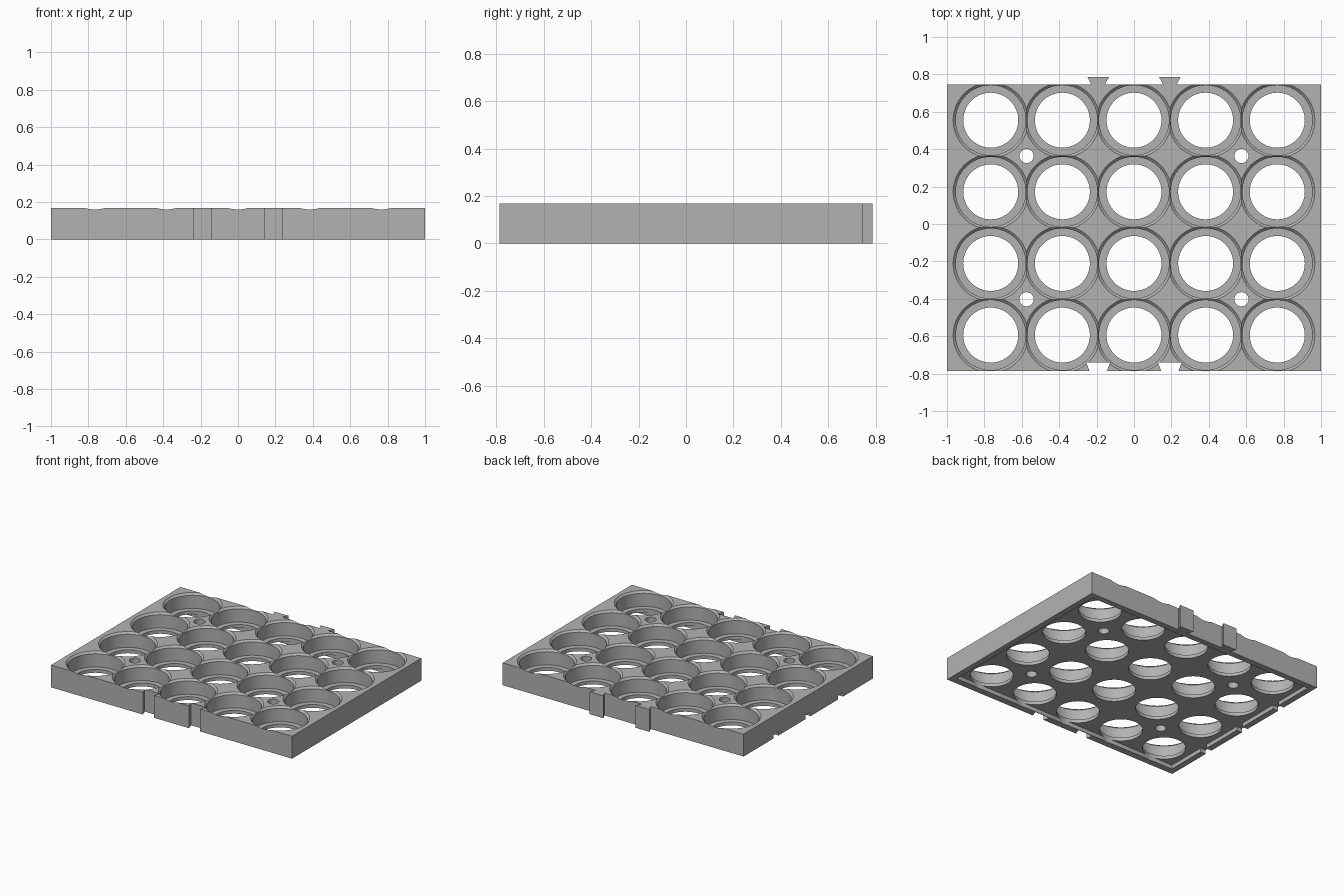
import bpy
import bmesh
import math

HEIGHT, PITCH = 0.168, 0.383
FRONT, BACK = -0.787, 0.745
RIM, RECESS = 0.045, 0.03

cube = bpy.data.objects.get("Cube")
if cube:
    bpy.data.objects.remove(cube, do_unlink=True)

grey = bpy.data.materials.new("plain grey")
grey.use_nodes = True
grey.diffuse_color = (0.45, 0.45, 0.45, 1)
grey.node_tree.nodes["Principled BSDF"].inputs["Base Color"].default_value = grey.diffuse_color

cutters = bpy.data.collections.new("cutters")
bpy.context.scene.collection.children.link(cutters)


def add_object(name, bm, collection):
    bmesh.ops.recalc_face_normals(bm, faces=bm.faces)
    mesh = bpy.data.meshes.new(name)
    bm.to_mesh(mesh)
    bm.free()
    mesh.materials.append(grey)
    obj = bpy.data.objects.new(name, mesh)
    collection.objects.link(obj)
    return obj


def prism(name, outline, z0, z1, collection):
    bm = bmesh.new()
    face = bm.faces.new([bm.verts.new((x, y, z0)) for x, y in outline])
    top = bmesh.ops.extrude_face_region(bm, geom=[face])["geom"]
    moved = [v for v in top if isinstance(v, bmesh.types.BMVert)]
    bmesh.ops.translate(bm, vec=(0, 0, z1 - z0), verts=moved)
    return add_object(name, bm, collection)


def rectangle(x0, x1, y0, y1):
    return [(x0, y0), (x1, y0), (x1, y1), (x0, y1)]


def turned(name, profile, x, y, sides):
    """Solid of revolution from (radius, height) points, capped at both ends."""
    bm = bmesh.new()
    rings = []
    for r, z in profile:
        angles = [math.tau * i / sides for i in range(sides)]
        rings.append([bm.verts.new((x + r * math.cos(a), y + r * math.sin(a), z)) for a in angles])
    for low, high in zip(rings, rings[1:]):
        for i in range(sides):
            j = (i + 1) % sides
            bm.faces.new((low[i], low[j], high[j], high[i]))
    bm.faces.new(rings[0])
    bm.faces.new(rings[-1])
    return add_object(name, bm, cutters)


# Tray outline with dovetail notches in front and matching tabs behind
outline = [(-1, FRONT)]
for cx in (-PITCH / 2, PITCH / 2):
    outline += [(cx - 0.046, FRONT), (cx - 0.064, FRONT + 0.046),
                (cx + 0.064, FRONT + 0.046), (cx + 0.046, FRONT)]
outline += [(1, FRONT), (1, BACK)]
for cx in (PITCH / 2, -PITCH / 2):
    outline += [(cx + 0.036, BACK), (cx + 0.058, 0.787),
                (cx - 0.058, 0.787), (cx - 0.036, BACK)]
outline.append((-1, BACK))
tray = prism("cell_tray", outline, 0, HEIGHT, bpy.context.scene.collection)

# Shallow recess underneath, with outlets through the rim on one side
prism("recess_cutter", rectangle(-1 + RIM, 1 - RIM, FRONT + 0.05, BACK - RIM),
      -0.05, RECESS, cutters)
rows = [-0.594 + PITCH * j for j in range(4)]
for y in rows[:3]:
    middle = y + PITCH / 2
    prism("outlet_cutter", rectangle(-1.05, -0.9, middle - 0.03, middle + 0.03),
          -0.06, RECESS, cutters)

# Round pockets with a chamfered mouth, a ledge and an open floor
pocket = [(0.147, -0.07), (0.147, 0.055), (0.187, 0.055), (0.187, 0.154), (0.217, 0.184)]
for y in rows:
    for i in range(-2, 3):
        turned("pocket_cutter", pocket, i * PITCH, y, 64)

# Small screw holes between the pockets
for x in (-1.5 * PITCH, 1.5 * PITCH):
    for y in (rows[0] + PITCH / 2, rows[2] + PITCH / 2):
        turned("screw_cutter", [(0.038, -0.08), (0.038, 0.3)], x, y, 24)

# Cut the tray, then remove the cutters
cut = tray.modifiers.new("cut", 'BOOLEAN')
cut.operand_type = 'COLLECTION'
cut.collection = cutters
cut.operation = 'DIFFERENCE'
cut.solver = 'EXACT'
cut.use_self = True
bpy.context.view_layer.objects.active = tray
tray.select_set(True)
bpy.ops.object.modifier_apply(modifier=cut.name)
for obj in list(cutters.objects):
    bpy.data.objects.remove(obj, do_unlink=True)
bpy.data.collections.remove(cutters)
bpy.ops.object.shade_smooth_by_angle(angle=math.radians(30))
